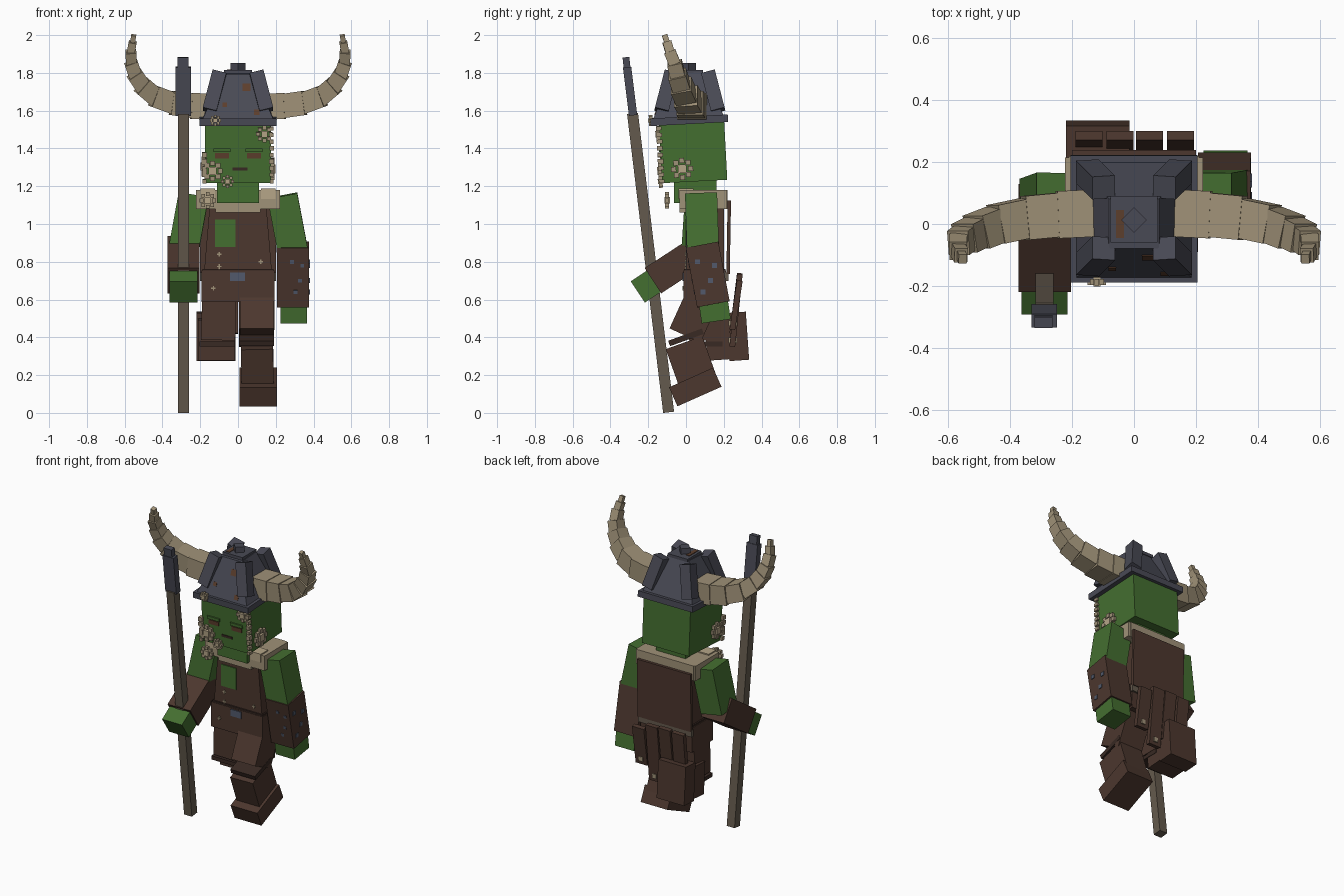
import bpy, bmesh, math, random
from mathutils import Matrix, Vector

random.seed(4)
if "Cube" in bpy.data.objects:
    bpy.data.objects.remove(bpy.data.objects["Cube"])


def material(name, *srgb):
    col = [((c / 255 + 0.055) / 1.055) ** 2.4 for c in srgb] + [1]
    m = bpy.data.materials.new(name)
    m.use_nodes = True
    m.diffuse_color = col
    m.node_tree.nodes["Principled BSDF"].inputs["Base Color"].default_value = col
    return m


GREEN = material("green skin", 68, 110, 48)
BROWN = material("brown leather", 76, 55, 46)
DARK = material("dark leather", 56, 41, 35)
BONE = material("bone", 160, 146, 120)
PALE = material("pale bone", 182, 166, 136)
WOOD = material("grey wood", 100, 90, 77)
IRON = material("dark iron", 73, 74, 85)
STEEL = material("blue steel", 82, 90, 108)
RUST = material("rust", 92, 62, 44)


def block(name, mat, matrix, size, top=(1, 1)):
    """Box of a given size, its upper face scaled by top."""
    bm = bmesh.new()
    bmesh.ops.create_cube(bm, size=1)
    for v in bm.verts:
        s = top if v.co.z > 0 else (1, 1)
        v.co = Vector((v.co.x * size[0] * s[0], v.co.y * size[1] * s[1], v.co.z * size[2]))
    bm.transform(matrix)
    me = bpy.data.meshes.new(name)
    bm.to_mesh(me)
    bm.free()
    me.materials.append(mat)
    ob = bpy.data.objects.new(name, me)
    bpy.context.scene.collection.objects.link(ob)
    return ob


def box(name, mat, loc, size, tilt=0, top=(1, 1), base=Matrix()):
    m = base @ Matrix.Translation(loc) @ Matrix.Rotation(math.radians(tilt), 4, 'X')
    return block(name, mat, m, size, top)


def limb_frame(a, b):
    """Frame at the middle of a-b, z along it, x as near world x as possible."""
    a, b = Vector(a), Vector(b)
    z = (b - a).normalized()
    y = z.cross(Vector((1, 0, 0))).normalized()
    r = Matrix((y.cross(z), y, z)).transposed().to_4x4()
    return Matrix.Translation((a + b) / 2) @ r, (b - a).length


def limb(name, mat, a, b, wx, wy, top=(1, 1)):
    m, length = limb_frame(a, b)
    return block(name, mat, m, (wx, wy, length), top)


def ornament(name, loc, r, normal, base=Matrix()):
    """Carved bone rosette: a stud ringed by small blocks, facing along normal."""
    turn = Vector((0, 0, 1)).rotation_difference(Vector(normal)).to_matrix().to_4x4()
    m = base @ Matrix.Translation(loc) @ turn
    block(name + "_stud", PALE, m, (r * 0.75, r * 0.75, 0.03))
    for i in range(8):
        a = i * math.tau / 8
        p = Matrix.Translation((r * 0.75 * math.cos(a), r * 0.75 * math.sin(a), 0))
        block(f"{name}_petal_{i}", BONE, m @ p, (r * 0.45, r * 0.45, 0.02))


# Head, slightly bowed
bow = Matrix.Translation((0, 0.037, 1.4)) @ Matrix.Rotation(math.radians(3), 4, 'X')
box("head", GREEN, (0, 0, -0.01), (0.35, 0.345, 0.33), base=bow)
box("neck", GREEN, (0, 0.05, 1.175), (0.22, 0.225, 0.13))
for s in (-1, 1):
    box("eye", RUST, (s * 0.085, -0.173, -0.03), (0.075, 0.008, 0.028), base=bow)
    box("brow", GREEN, (s * 0.085, -0.175, 0.0), (0.09, 0.012, 0.02), base=bow)
box("mouth", DARK, (0.01, -0.173, -0.1), (0.08, 0.006, 0.016), base=bow)

# Bone ornaments on the face and sides of the head
ornament("cheek_ornament", (-0.135, -0.18, -0.11), 0.055, (0, -1, 0), bow)
ornament("chin_ornament", (-0.055, -0.18, -0.165), 0.035, (0, -1, 0), bow)
ornament("brow_ornament", (0.14, -0.18, 0.085), 0.045, (0, -1, 0), bow)
ornament("rim_ornament", (-0.12, -0.215, 0.16), 0.03, (0, -1, 0), bow)
ornament("left_ear_ornament", (0.183, -0.063, -0.105), 0.06, (1, 0, 0), bow)
ornament("right_ear_ornament", (-0.183, -0.11, -0.09), 0.055, (-1, 0, 0), bow)
for i in range(9):
    for s in (-1, 1):
        if s > 0 or i < 5:
            z = -0.165 + 0.035 * i
            w = random.uniform(0.018, 0.03)
            box("temple_bead", BONE, (s * 0.178, -0.175, z), (w, 0.03, w), base=bow)

# Helmet: rim, tapered crown, corner ribs and top knob
box("helmet_rim", IRON, (0, -0.012, 0.15), (0.41, 0.41, 0.04), base=bow)
cap = (0.38, 0.38, 0.24)
box("helmet_crown", IRON, (0, -0.015, 0.28), cap, top=(0.42, 0.42), base=bow)
for sx in (-1, 1):
    for sy in (-1, 1):
        limb("helmet_rib", IRON, (sx * 0.15, 0.02 + sy * 0.15, 1.6),
             (sx * 0.098, 0.02 + sy * 0.098, 1.8), 0.075, 0.075)
box("helmet_plate", IRON, (0, 0.015, 1.805), (0.15, 0.15, 0.02))
knob = Matrix.Translation((0, 0.013, 1.825)) @ Matrix.Rotation(math.pi / 4, 4, 'Z')
block("helmet_knob", IRON, knob, (0.058, 0.058, 0.055))
slope = -math.degrees(math.atan(0.11 / 0.24))
for x, z, w in ((0.045, 0.33, 0.04), (-0.07, 0.24, 0.025), (0.1, 0.2, 0.03)):
    y = -0.015 - 0.19 + 0.11 * (z - 0.16) / 0.24
    box("rust_patch", RUST, (x, y, z), (w, 0.006, w), tilt=slope, base=bow)
box("rust_top_patch", RUST, (-0.045, 0.0, 1.816), (0.025, 0.09, 0.005))

# Horns: a chain of shrinking blocks sweeping out, up and forward
horn = [(0.13, 0.035, 1.62, 0.15), (0.24, 0.03, 1.625, 0.145), (0.345, 0.02, 1.64, 0.135),
        (0.44, 0.0, 1.675, 0.12), (0.505, -0.025, 1.73, 0.105), (0.545, -0.045, 1.79, 0.09),
        (0.565, -0.06, 1.85, 0.075), (0.567, -0.085, 1.91, 0.06), (0.558, -0.1, 1.96, 0.045),
        (0.552, -0.113, 2.0, 0.028)]
for s in (-1, 1):
    for i, (p, q) in enumerate(zip(horn, horn[1:])):
        a, b = Vector((s * p[0], *p[1:3])), Vector((s * q[0], *q[1:3]))
        extra = 0 if i == len(horn) - 2 else 0.12
        # Frame kept square to the depth axis
        z = (b - a).normalized()
        x = Vector((0, 1, 0)).cross(z).normalized()
        r = Matrix((x, z.cross(x), z)).transposed().to_4x4()
        size = (q[3] * 0.95, q[3] * 1.05, (b - a).length * (1 + extra))
        block(f"horn_segment_{i}", BONE, Matrix.Translation((a + b) / 2) @ r, size)

# Collar ring
for s in (-1, 1):
    box("collar_side", BONE, (s * 0.165, 0.09, 1.13), (0.115, 0.25, 0.1))
    box("collar_tuft", PALE, (s * 0.16, 0.0, 1.16), (0.075, 0.08, 0.055))
box("collar_front", BONE, (0, 0.0, 1.085), (0.24, 0.07, 0.05))
box("collar_back", BONE, (0, 0.19, 1.13), (0.42, 0.06, 0.1))
ornament("collar_ornament", (-0.16, -0.1, 1.125), 0.045, (0, -1, 0))

# Torso, belt and back cloth
box("torso", BROWN, (0, 0.1, 0.91), (0.36, 0.2, 0.34), top=(0.84, 1))
box("waist", BROWN, (0, 0.1, 0.67), (0.385, 0.225, 0.165))
box("waist_fold", DARK, (0, 0.1, 0.757), (0.375, 0.22, 0.012))
box("chest_opening", GREEN, (-0.067, -0.002, 0.95), (0.11, 0.008, 0.145))
box("belt_buckle", STEEL, (-0.003, -0.014, 0.722), (0.078, 0.009, 0.045))
for x, y, z in ((-0.1, -0.002, 0.84), (-0.13, -0.015, 0.66), (0.12, -0.002, 0.8), (-0.1, -0.002, 0.775)):
    box("stud", BONE, (x, y, z), (0.024, 0.006, 0.007))
    box("stud", BONE, (x, y, z), (0.007, 0.006, 0.024))
box("back_cloth", BROWN, (0, 0.226, 0.93), (0.4, 0.018, 0.39), tilt=-1)
box("back_fur_band", WOOD, (0, 0.215, 0.72), (0.4, 0.02, 0.045))
for i, x in enumerate((-0.145, -0.045, 0.05, 0.15)):
    drop = (0.36, 0.42, 0.35, 0.44)[i]
    top_z = (0.735, 0.74, 0.735, 0.7)[i]
    limb(f"tail_strip_{i}", BROWN, (x, 0.245, drop), (x, 0.285, top_z), 0.088, 0.03)
    box("strip_tip", BONE, (x, 0.248, drop + 0.035), (0.03, 0.045, 0.03))

# Left arm hanging
limb("left_upper_arm", GREEN, (0.29, 0.09, 0.86), (0.235, 0.08, 1.15), 0.16, 0.17)
limb("left_forearm", BROWN, (0.292, 0.145, 0.575), (0.29, 0.085, 0.89), 0.17, 0.175)
limb("left_hand", GREEN, (0.295, 0.16, 0.485), (0.295, 0.145, 0.585), 0.142, 0.155)
for z, y in ((0.8, 0.06), (0.7, 0.13), (0.64, 0.09), (0.78, 0.15)):
    box("left_sleeve_stud", STEEL, (0.377, y, z), (0.008, 0.026, 0.026))
    box("left_sleeve_stud", STEEL, (0.25 + y * 0.6, 0.105 - 0.19 * (0.79 - z) * -1 - 0.088, z),
        (0.02, 0.008, 0.02), tilt=11)

# Right arm reaching forward to the staff
limb("right_upper_arm", GREEN, (-0.29, 0.06, 0.85), (-0.235, 0.08, 1.15), 0.16, 0.17)
limb("right_forearm", BROWN, (-0.288, -0.175, 0.7), (-0.288, 0.085, 0.87), 0.17, 0.16)
limb("right_hand", GREEN, (-0.288, -0.255, 0.64), (-0.288, -0.165, 0.7), 0.148, 0.135)

# Staff with an iron head
limb("staff_shaft", WOOD, (-0.289, -0.092, 0.003), (-0.289, -0.283, 1.585), 0.058, 0.058)
limb("staff_head", IRON, (-0.29, -0.28, 1.575), (-0.29, -0.312, 1.83), 0.082, 0.044)
limb("staff_tip", IRON, (-0.292, -0.311, 1.82), (-0.292, -0.318, 1.883), 0.058, 0.036)

# Left leg stepping forward
limb("left_thigh", BROWN, (0.1, -0.005, 0.41), (0.1, 0.095, 0.63), 0.18, 0.18)
limb("left_shin", BROWN, (0.105, 0.065, 0.16), (0.1, -0.01, 0.37), 0.17, 0.205)
box("left_foot", BROWN, (0.107, 0.049, 0.137), (0.2, 0.255, 0.11), tilt=24)
box("left_knee_band", DARK, (0.1, 0.0, 0.4), (0.183, 0.19, 0.03), tilt=20)

# Right leg bent back
limb("right_thigh", BROWN, (-0.105, 0.1, 0.385), (-0.1, 0.1, 0.62), 0.18, 0.17)
box("right_shin", BROWN, (-0.115, 0.2, 0.39), (0.195, 0.19, 0.215), tilt=4)
box("right_foot", BROWN, (-0.117, 0.273, 0.405), (0.205, 0.105, 0.255), tilt=4)
box("right_knee_band", DARK, (-0.11, 0.1, 0.365), (0.19, 0.185, 0.025))
